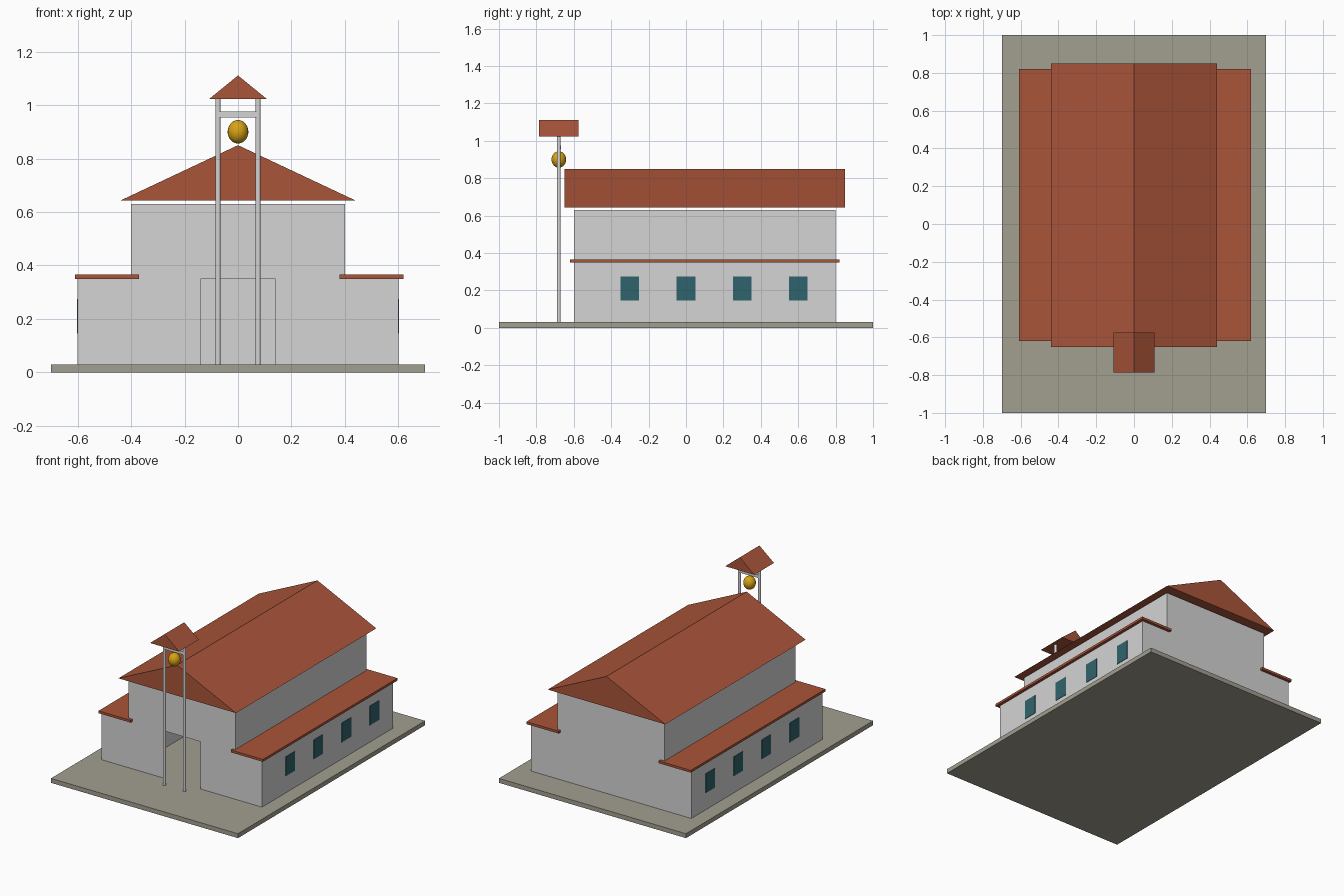
import bpy, bmesh, math
from mathutils import Matrix

if "Cube" in bpy.data.objects:
    bpy.data.objects.remove(bpy.data.objects["Cube"])


def material(name, rgb):
    m = bpy.data.materials.new(name)
    m.diffuse_color = (*rgb, 1)
    m.use_nodes = True
    m.node_tree.nodes["Principled BSDF"].inputs["Base Color"].default_value = m.diffuse_color
    return m


WALL = material("pale_grey_plaster", (0.66, 0.66, 0.66))
ROOF = material("terracotta", (0.40, 0.09, 0.042))
STONE = material("olive_stone", (0.36, 0.345, 0.28))
GLASS = material("dark_teal_glass", (0.03, 0.125, 0.15))
GOLD = material("gold", (0.68, 0.37, 0.008))


def finish(name, bm, mat):
    bmesh.ops.recalc_face_normals(bm, faces=bm.faces)
    me = bpy.data.meshes.new(name)
    bm.to_mesh(me)
    bm.free()
    me.materials.append(mat)
    ob = bpy.data.objects.new(name, me)
    bpy.context.collection.objects.link(ob)
    return ob


def extrude_y(name, profile, y0, y1, mat):
    """Extrude an x-z outline from y0 to y1."""
    bm = bmesh.new()
    face = bm.faces.new([bm.verts.new((x, y0, z)) for x, z in profile])
    new = bmesh.ops.extrude_face_region(bm, geom=[face])["geom"]
    verts = [v for v in new if isinstance(v, bmesh.types.BMVert)]
    bmesh.ops.translate(bm, verts=verts, vec=(0, y1 - y0, 0))
    return finish(name, bm, mat)


def box(name, x0, x1, y0, y1, z0, z1, mat):
    return extrude_y(name, [(x0, z0), (x1, z0), (x1, z1), (x0, z1)], y0, y1, mat)


def gable(name, half, z0, z1, y0, y1):
    return extrude_y(name, [(-half, z0), (half, z0), (0, z1)], y0, y1, ROOF)


# Ground slab
box("base_slab", -0.7, 0.7, -1, 1, 0, 0.03, STONE)

# Hollow nave: front wall with an open doorway, back and side walls
T = 0.02
extrude_y("front_wall", [(-0.4, 0.03), (-0.14, 0.03), (-0.14, 0.35), (0.14, 0.35),
                         (0.14, 0.03), (0.4, 0.03), (0.4, 0.63), (-0.4, 0.63)],
          -0.6, -0.6 + T, WALL)
box("back_wall", -0.4, 0.4, 0.8 - T, 0.8, 0.03, 0.63, WALL)
gable("main_roof", 0.44, 0.643, 0.85, -0.65, 0.85)

for side, s in (("left", -1), ("right", 1)):
    # Nave side wall and lower aisle
    a, b = sorted((s * (0.4 - T), s * 0.4))
    box(side + "_nave_wall", a, b, -0.6 + T, 0.8 - T, 0.03, 0.63, WALL)
    a, b = sorted((s * 0.4, s * 0.6))
    box(side + "_aisle", a, b, -0.6, 0.8, 0.03, 0.35, WALL)
    # Flat aisle roof
    c = 0.5 if s > 0 else -0.49
    box(side + "_aisle_roof", c - 0.12, c + 0.12, -0.62, 0.82, 0.35, 0.366, ROOF)
    # Window plates
    for i in range(4):
        y = -0.3 + 0.3 * i
        a, b = sorted((s * 0.598, s * 0.603))
        box(f"{side}_window_{i + 1}", a, b, y - 0.05, y + 0.05, 0.145, 0.275, GLASS)
    # Bell tower post
    bm = bmesh.new()
    bmesh.ops.create_cone(bm, cap_ends=True, segments=16, radius1=0.01, radius2=0.01,
                          depth=0.995, matrix=Matrix.Translation((s * 0.075, -0.68, 0.5275)))
    post = finish(side + "_bell_post", bm, WALL)
    for p in post.data.polygons:
        p.use_smooth = len(p.vertices) == 4

# Crossbar, bell and small gable roof
box("bell_crossbar", -0.075, 0.075, -0.691, -0.669, 0.954, 0.976, WALL)
bm = bmesh.new()
bmesh.ops.create_uvsphere(bm, u_segments=20, v_segments=12, radius=1,
                          matrix=Matrix.Translation((0, -0.68, 0.9))
                          @ Matrix.Diagonal((0.039, 0.039, 0.044, 1)))
bell = finish("bell", bm, GOLD)
for p in bell.data.polygons:
    p.use_smooth = True
gable("bell_roof", 0.109, 1.022, 1.111, -0.785, -0.575)
